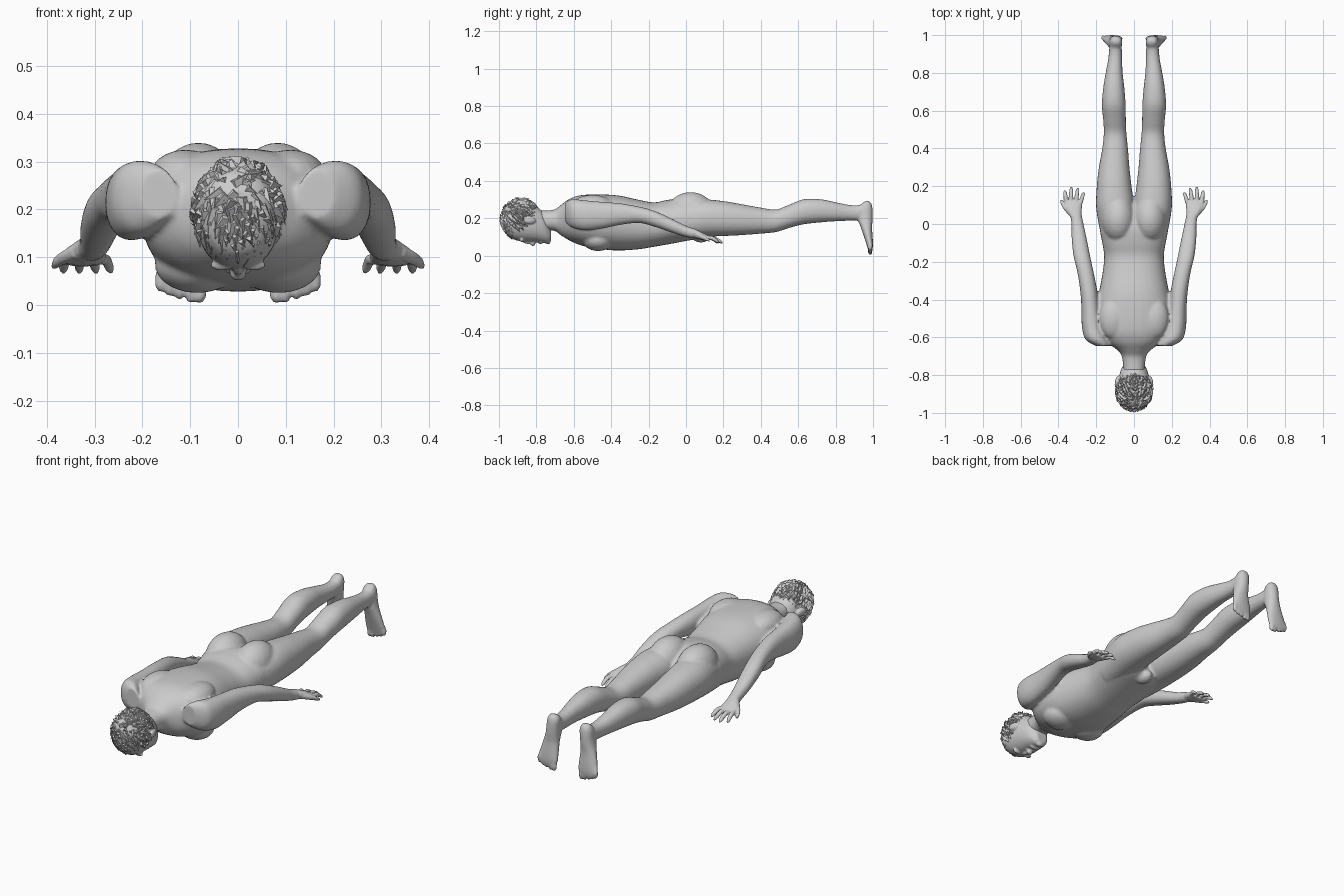
import bpy, bmesh, math, random
from mathutils import Vector, Matrix

if "Cube" in bpy.data.objects:
    bpy.data.objects.remove(bpy.data.objects["Cube"])

random.seed(4)


def spline(rows, steps):
    """Catmull-Rom interpolation of section rows."""
    out = []
    for i in range(len(rows) - 1):
        p = [rows[max(0, min(len(rows) - 1, i + k))] for k in (-1, 0, 1, 2)]
        for s in range(steps):
            t = s / steps
            out.append([0.5 * (2 * b + (c - a) * t + (2 * a - 5 * b + 4 * c - d) * t * t
                               + (3 * b - a - 3 * c + d) * t ** 3) for a, b, c, d in zip(*p)])
    return out + [list(rows[-1])]


def loft(bm, rows, side=1, axis='y', n=28, steps=4, p=2.2):
    """Rows: position along axis, centre x, half width, low and high of the other axis."""
    rings = []
    for t, cx, r, lo, hi in spline(rows, steps):
        ring = []
        for k in range(n):
            a = 2 * math.pi * k / n
            c, s = math.cos(a), math.sin(a)
            x = side * (cx + r * math.copysign(abs(c) ** (2 / p), c))
            w = (lo + hi) / 2 + (hi - lo) / 2 * math.copysign(abs(s) ** (2 / p), s)
            ring.append(bm.verts.new((x, t, w) if axis == 'y' else (x, w, t)))
        rings.append(ring)
    faces = [bm.faces.new(rings[0]), bm.faces.new(rings[-1][::-1])]
    for a, b in zip(rings, rings[1:]):
        for k in range(n):
            j = (k + 1) % n
            faces.append(bm.faces.new((a[k], b[k], b[j], a[j])))
    bmesh.ops.recalc_face_normals(bm, faces=faces)


def blob(bm, loc, rad, rot=0):
    m = Matrix.Translation(loc) @ Matrix.Rotation(rot, 4, 'Z') @ Matrix.Diagonal((*rad, 1))
    bmesh.ops.create_uvsphere(bm, u_segments=20, v_segments=12, radius=1, matrix=m)


def finish(bm, name):
    me = bpy.data.meshes.new(name)
    bm.to_mesh(me)
    bm.free()
    ob = bpy.data.objects.new(name, me)
    bpy.context.collection.objects.link(ob)
    return ob


def skin(ob, voxel, repeat):
    """Fuse overlapping volumes into one smooth skin."""
    r = ob.modifiers.new("fuse", 'REMESH')
    r.mode, r.voxel_size, r.use_smooth_shade = 'VOXEL', voxel, True
    s = ob.modifiers.new("relax", 'SMOOTH')
    s.factor, s.iterations = 0.5, repeat


# Torso and neck
bm = bmesh.new()
loft(bm, [(-.80, 0, .055, .13, .24), (-.71, 0, .062, .135, .245), (-.67, 0, .085, .11, .27),
          (-.63, 0, .14, .085, .30), (-.58, 0, .185, .062, .32), (-.52, 0, .2, .045, .327),
          (-.43, 0, .198, .032, .327), (-.35, 0, .183, .028, .32), (-.25, 0, .165, .035, .298),
          (-.17, 0, .158, .048, .285), (-.1, 0, .168, .06, .298), (-.02, 0, .182, .075, .305),
          (.06, 0, .175, .09, .28), (.11, 0, .12, .105, .24)], n=40, p=2.3)
blob(bm, (0, .08, .105), (.035, .05, .035))
for s in (-1, 1):
    # Chest, shoulder blades and buttocks
    blob(bm, (s * .085, -.47, .085), (.09, .085, .06))
    blob(bm, (s * .11, -.5, .27), (.075, .11, .055))
    blob(bm, (s * .083, .025, .235), (.09, .125, .105))
    # Legs
    loft(bm, [(-.06, .1, .075, .09, .27), (.08, .1, .1, .1, .30), (.2, .105, .092, .105, .292),
              (.3, .105, .081, .11, .275), (.4, .1, .068, .118, .257), (.48, .1, .06, .126, .247),
              (.55, .103, .06, .148, .272), (.63, .107, .063, .168, .302),
              (.72, .107, .056, .178, .302), (.8, .105, .045, .184, .286),
              (.87, .1, .037, .187, .272), (.92, .098, .034, .188, .27), (.97, .098, .03, .2, .28)], s)
    # Feet and toes
    loft(bm, [(.292, .095, .018, .957, .982), (.265, .095, .033, .93, .996), (.2, .1, .036, .918, .998),
              (.15, .108, .042, .935, .995), (.1, .113, .051, .952, .998),
              (.06, .116, .056, .965, 1.0), (.035, .117, .05, .972, .998)], s, 'z')
    for i in range(5):
        r = .015 if i == 0 else .0105
        blob(bm, (s * (.08 + .021 * i), .985, .029 + .0015 * i * i), (r, .013, .029))
    # Arms
    loft(bm, [(-.645, .165, .04, .18, .285), (-.61, .2, .058, .15, .302), (-.54, .222, .054, .135, .296),
              (-.45, .23, .048, .145, .288), (-.35, .24, .045, .165, .28), (-.25, .258, .043, .175, .262),
              (-.17, .276, .044, .155, .24), (-.08, .29, .04, .125, .2), (0, .299, .032, .1, .16),
              (.06, .31, .031, .09, .14)], s)
skin(finish(bm, "body"), .0075, 4)

# Hands: palm, four drooping fingers and a thumb
for s, label in ((-1, "left"), (1, "right")):
    bm = bmesh.new()
    loft(bm, [(.03, .304, .03, .098, .148), (.06, .315, .037, .09, .138), (.09, .322, .047, .082, .124),
              (.125, .322, .047, .08, .106)], s, n=12, steps=2)
    for i, (tx, ty) in enumerate(((.266, .168), (.297, .19), (.332, .196), (.366, .178))):
        bx = .284 + .025 * i
        rows = []
        for t, r in ((0, .012), (.45, .0115), (.85, .01), (1, .005)):
            z = .097 - .028 * t ** 1.5 + .006 * math.sin(math.pi * t)
            rows.append((.11 + (ty - .11) * t, bx + (tx - bx) * t, r, z - r, z + r))
        loft(bm, rows, s, n=8, steps=1)
    loft(bm, [(.05, .335, .014, .098, .128), (.08, .358, .016, .088, .116), (.105, .375, .013, .08, .104),
              (.127, .385, .007, .074, .088)], s, n=8, steps=1)
    skin(finish(bm, label + "_hand"), .0035, 2)

# Head with nose, lips, brow and ears
bm = bmesh.new()
loft(bm, [(-.98, 0, .035, .16, .24), (-.955, 0, .07, .11, .277), (-.91, 0, .085, .083, .293),
          (-.86, 0, .087, .076, .292), (-.81, 0, .08, .074, .268), (-.765, 0, .066, .07, .235),
          (-.74, 0, .05, .068, .19), (-.722, 0, .03, .078, .14)], n=32)
blob(bm, (0, -.835, .078), (.011, .04, .017))
blob(bm, (0, -.818, .068), (.018, .013, .017))
blob(bm, (0, -.778, .072), (.027, .012, .01))
blob(bm, (0, -.738, .075), (.022, .014, .014))
for s in (-1, 1):
    blob(bm, (s * .033, -.878, .084), (.026, .009, .012))
    blob(bm, (s * .09, -.835, .19), (.011, .032, .02), s * .2)
skin(finish(bm, "head"), .005, 2)

# Hair: faceted cap covered with pointed locks sweeping away from the crown
bm = bmesh.new()
centre, radii = Vector((0, -.885, .197)), Vector((.091, .102, .106))
crown = Vector((0, -.96, .27))


def bare(q):
    """Face and neck areas without hair."""
    return (q.z < .15 and q.y > -.925) or q.y > -.8 or (q.z < .2 and q.y > -.85)


bmesh.ops.create_icosphere(bm, subdivisions=3, radius=1)
for v in bm.verts:
    k = random.uniform(.94, 1.02)
    v.co = centre + Vector(a * b * k for a, b in zip(v.co, radii))
bmesh.ops.delete(bm, geom=[f for f in bm.faces if bare(f.calc_center_median())], context='FACES')
locks = 420
for i in range(locks):
    h = 1 - 2 * (i + .5) / locks
    a = i * 2.39996
    d = Vector((math.sqrt(1 - h * h) * math.cos(a), math.sqrt(1 - h * h) * math.sin(a), h))
    q = centre + Vector(x * y for x, y in zip(d, radii))
    if bare(q):
        continue
    n = Vector(x / y for x, y in zip(d, radii)).normalized()
    t = q - crown + Vector(random.uniform(-.05, .05) for _ in range(3))
    t = (t - n * t.dot(n)).normalized()
    b = n.cross(t)
    w, length = random.uniform(.012, .019), random.uniform(.03, .05)
    pts = (q + b * w - n * .006, q - b * w - n * .006, q + t * .008 + n * random.uniform(.005, .012),
           q + t * length + n * random.uniform(-.008, .006))
    vs = [bm.verts.new(p) for p in pts]
    fs = [bm.faces.new([vs[k] for k in f]) for f in ((0, 2, 3), (1, 3, 2), (0, 1, 2), (0, 3, 1))]
    bmesh.ops.recalc_face_normals(bm, faces=fs)
finish(bm, "hair")
